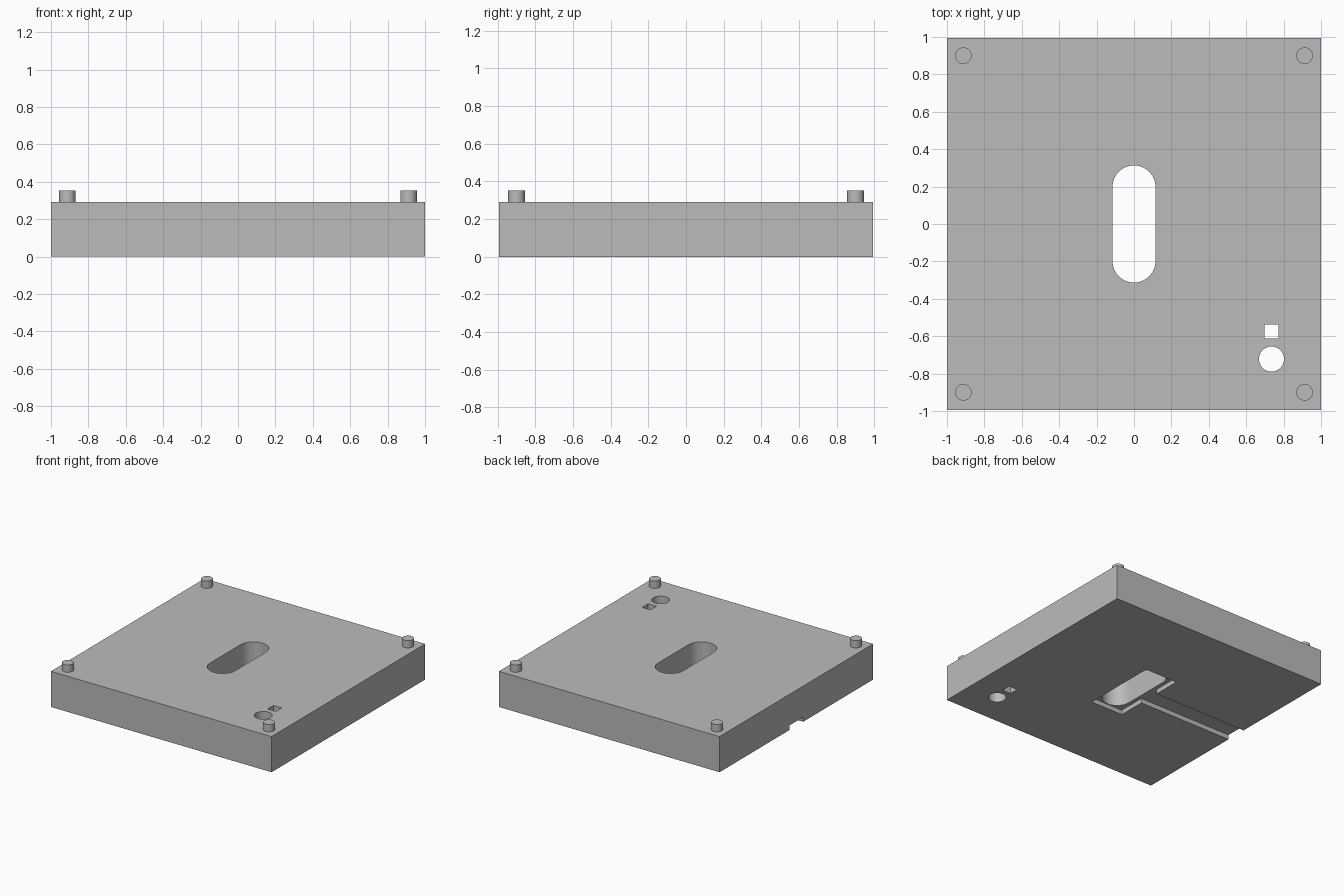
import bpy
import bmesh
from math import cos, sin, pi, radians

default = bpy.data.objects.get("Cube")
if default:
    bpy.data.objects.remove(default, do_unlink=True)

HALF_X, HALF_Y, HEIGHT = 1.0, 0.994, 0.292

grey = bpy.data.materials.new("plain_grey")
grey.use_nodes = True
grey.diffuse_color = (0.5, 0.5, 0.5, 1)
grey.node_tree.nodes["Principled BSDF"].inputs["Base Color"].default_value = (0.5, 0.5, 0.5, 1)


def prism(name, outline, z0, z1):
    """Extrude a counter-clockwise outline from z0 up to z1."""
    bm = bmesh.new()
    base = bm.faces.new([bm.verts.new((x, y, z0)) for x, y in outline])
    top = bmesh.ops.extrude_face_region(bm, geom=[base])["geom"]
    bmesh.ops.translate(bm, vec=(0, 0, z1 - z0),
                        verts=[v for v in top if isinstance(v, bmesh.types.BMVert)])
    bmesh.ops.recalc_face_normals(bm, faces=bm.faces)
    mesh = bpy.data.meshes.new(name)
    bm.to_mesh(mesh)
    bm.free()
    mesh.materials.append(grey)
    obj = bpy.data.objects.new(name, mesh)
    bpy.context.collection.objects.link(obj)
    return obj


def rectangle(x, y, hx, hy):
    return [(x - hx, y - hy), (x + hx, y - hy), (x + hx, y + hy), (x - hx, y + hy)]


def arc(x, y, r, start, sweep, steps):
    return [(x + r * cos(start + sweep * i / steps), y + r * sin(start + sweep * i / steps))
            for i in range(steps + 1)]


def circle(x, y, r, steps=48):
    return arc(x, y, r, 0, 2 * pi, steps)[:-1]


def smooth(obj):
    bpy.ops.object.select_all(action="DESELECT")
    obj.select_set(True)
    bpy.context.view_layer.objects.active = obj
    bpy.ops.object.shade_smooth_by_angle(angle=radians(30))


# Square base block
base = prism("base_block", rectangle(0, 0, HALF_X, HALF_Y), 0, HEIGHT)

# Through openings: rounded slot, round hole and square hole
slot_r, slot_y = 0.115, 0.198
slot = arc(0, slot_y, slot_r, 0, pi, 24) + arc(0, -slot_y, slot_r, pi, pi, 24)
cutters = [
    prism("slot_cutter", slot, -0.1, 0.5),
    prism("round_hole_cutter", circle(0.735, -0.722, 0.067), -0.1, 0.5),
    prism("square_hole_cutter", rectangle(0.735, -0.575, 0.038, 0.038), -0.1, 0.5),
]

# Shallow pocket under the slot with a channel leading out of one side
px, py, channel = 0.147, 0.318, 0.088
recess = [(px, -py), (px, py), (-px, py), (-px, channel), (-1.2, channel),
          (-1.2, -channel), (-px, -channel), (-px, -py)]
cutters.append(prism("underside_recess_cutter", recess, -0.1, 0.038))

# Cut the openings, then discard the cutters
bpy.context.view_layer.objects.active = base
for cutter in cutters:
    cutter.hide_render = True
    cut = base.modifiers.new(cutter.name, "BOOLEAN")
    cut.operation = "DIFFERENCE"
    cut.solver = "EXACT"
    cut.object = cutter
    bpy.ops.object.modifier_apply(modifier=cut.name)
for cutter in cutters:
    bpy.data.objects.remove(cutter, do_unlink=True)
smooth(base)

# Locating pegs at the four corners
for side, sx in (("left", 1), ("right", -1)):
    for end, sy in (("front", -1), ("back", 1)):
        peg = prism(f"{end}_{side}_peg", circle(sx * 0.912, sy * 0.9, 0.044),
                    HEIGHT, HEIGHT + 0.06)
        smooth(peg)
